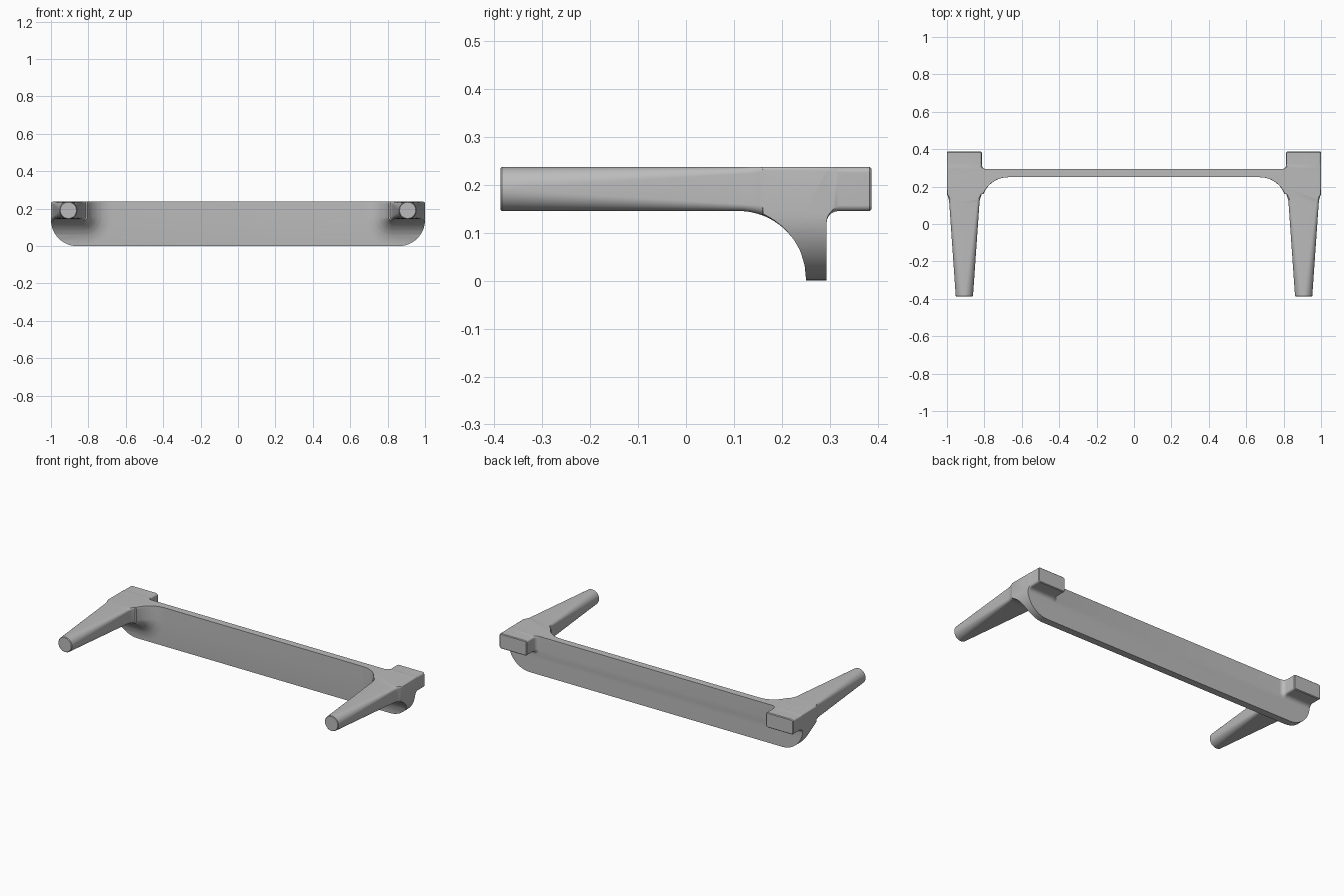
import bpy, bmesh, math

cube = bpy.data.objects.get("Cube")
if cube:
    bpy.data.objects.remove(cube, do_unlink=True)

grey = bpy.data.materials.new("plain grey")
grey.use_nodes = True
colour = (0.5, 0.5, 0.5, 1)
grey.diffuse_color = colour
grey.node_tree.nodes["Principled BSDF"].inputs["Base Color"].default_value = colour

TOP, BOTTOM = 0.237, 0.145           # leg heights
MID, HALF = (TOP + BOTTOM) / 2, (TOP - BOTTOM) / 2
FRONT, BACK = -0.387, 0.387          # ends of the legs and rear tabs
RAIL_FRONT, RAIL_BACK = 0.25, 0.293
STEP = 0.16                          # where the tapered leg meets the square tab
FILLET, SMALL_FILLET = 0.14, 0.025
LEG_X = 0.907


def arc(cx, cz, r, start, steps):
    """Quarter circle, counter-clockwise from the start angle."""
    return [(cx + r * math.cos(start + math.pi / 2 * i / steps),
             cz + r * math.sin(start + math.pi / 2 * i / steps)) for i in range(steps + 1)]


def rounded_rect(cx, cz, hw, hh, r, steps=10):
    points = []
    for i, (sx, sz) in enumerate([(1, 1), (-1, 1), (-1, -1), (1, -1)]):
        points += arc(cx + sx * (hw - r), cz + sz * (hh - r), r, i * math.pi / 2, steps)
    return points


def loft(name, sections):
    """Closed skin through (y, outline) sections."""
    bm = bmesh.new()
    rings = [[bm.verts.new((x, y, z)) for x, z in outline] for y, outline in sections]
    for a, b in zip(rings, rings[1:]):
        for i in range(len(a)):
            j = (i + 1) % len(a)
            bm.faces.new((a[i], a[j], b[j], b[i]))
    bm.faces.new(rings[0])
    bm.faces.new(rings[-1])
    bmesh.ops.recalc_face_normals(bm, faces=bm.faces)
    mesh = bpy.data.meshes.new(name)
    bm.to_mesh(mesh)
    bm.free()
    mesh.materials.append(grey)
    obj = bpy.data.objects.new(name, mesh)
    bpy.context.collection.objects.link(obj)
    return obj


def apply(obj, kind, **settings):
    bpy.ops.object.select_all(action='DESELECT')
    bpy.context.view_layer.objects.active = obj
    obj.select_set(True)
    mod = obj.modifiers.new(kind, kind)
    for key, value in settings.items():
        setattr(mod, key, value)
    bpy.ops.object.modifier_apply(modifier=mod.name)


# Rail outline: large round lower corners, slight round upper corners
def rail_outline():
    big, small = 0.14, 0.008
    return (arc(1 - small, TOP - small, small, 0, 4)
            + arc(small - 1, TOP - small, small, math.pi / 2, 4)
            + arc(big - 1, big, big, math.pi, 20)
            + arc(1 - big, big, big, math.pi * 1.5, 20))


# Leg: round tip widening to a square tab, flared where it meets the rail
def leg_section(y, flare=0.0, inset=0.0):
    t = min(1, (y - FRONT) / (STEP - FRONT))
    half_width = 0.046 + 0.038 * t if y <= STEP else 0.093
    corner = 0.0455 + (0.012 - 0.0455) * t
    grow = flare - inset
    return y, rounded_rect(LEG_X, MID, half_width + grow, HALF + grow,
                           max(corner + grow, 0.004))


def front_flare(y):
    d = max(0, y - (RAIL_FRONT - FILLET))
    return FILLET - math.sqrt(max(0, FILLET ** 2 - d ** 2))


sections = [leg_section(FRONT, inset=0.003), leg_section(FRONT + 0.003)]
sections += [leg_section(FRONT + 0.5 * i / 8) for i in range(1, 8)]
ys = [RAIL_FRONT - FILLET * math.cos(math.pi / 2 * i / 16) for i in range(17)]
ys = sorted(ys + [STEP, STEP + 0.006] + [RAIL_FRONT - FILLET * (1 - math.sin(math.pi / 2 * i / 8)) for i in range(5, 8)])
sections += [leg_section(y, front_flare(y)) for y in ys]
sections += [leg_section(RAIL_FRONT + 0.015, FILLET)]
sections += [leg_section(RAIL_BACK - 0.01, SMALL_FILLET)]
for i in range(7):
    a = math.pi / 2 * i / 6
    sections.append(leg_section(RAIL_BACK + SMALL_FILLET * (1 - math.cos(a)),
                                SMALL_FILLET * (1 - math.sin(a))))
sections += [leg_section(BACK - 0.004), leg_section(BACK, inset=0.004)]

legs = loft("legs", sections)
apply(legs, 'MIRROR')

# Trim the flares to the rail outline, then join them to the rail
trim = loft("trim_helper", [(-0.5, rail_outline()), (0.5, rail_outline())])
trim.hide_render = True
apply(legs, 'BOOLEAN', operation='INTERSECT', object=trim, solver='EXACT')
bpy.data.objects.remove(trim, do_unlink=True)

rail = loft("rail_with_legs", [(RAIL_FRONT, rail_outline()), (RAIL_BACK, rail_outline())])
apply(rail, 'BOOLEAN', operation='UNION', object=legs, solver='EXACT')
bpy.data.objects.remove(legs, do_unlink=True)

bpy.ops.object.select_all(action='DESELECT')
bpy.context.view_layer.objects.active = rail
rail.select_set(True)
bpy.ops.object.shade_smooth_by_angle(angle=math.radians(30))
